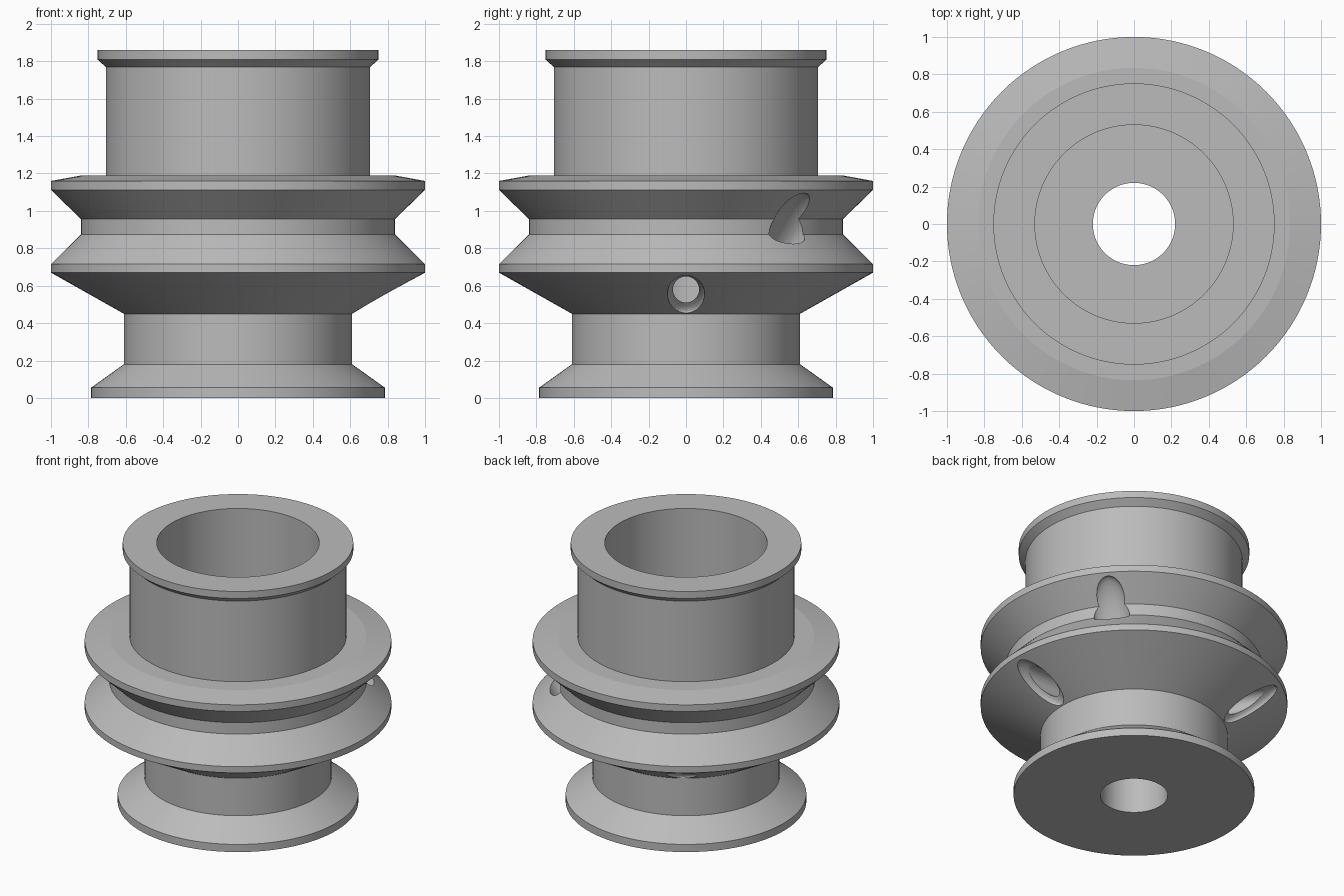
import bpy, bmesh, math
from mathutils import Matrix, Vector

if "Cube" in bpy.data.objects:
    bpy.data.objects.remove(bpy.data.objects["Cube"])

SEGMENTS = 128

steel = bpy.data.materials.new("plain grey")
steel.diffuse_color = (0.5, 0.5, 0.5, 1)
steel.use_nodes = True
steel.node_tree.nodes["Principled BSDF"].inputs["Base Color"].default_value = steel.diffuse_color


def finish(name, bm, material=None):
    bmesh.ops.recalc_face_normals(bm, faces=bm.faces)
    mesh = bpy.data.meshes.new(name)
    bm.to_mesh(mesh)
    bm.free()
    obj = bpy.data.objects.new(name, mesh)
    bpy.context.collection.objects.link(obj)
    if material:
        mesh.materials.append(material)
    return obj


def lathe(name, profile):
    """Revolve a closed (radius, height) profile about z."""
    bm = bmesh.new()
    rings = []
    for i in range(SEGMENTS):
        a = 2 * math.pi * i / SEGMENTS
        rings.append([bm.verts.new((r * math.cos(a), r * math.sin(a), z)) for r, z in profile])
    n = len(profile)
    for i in range(SEGMENTS):
        p, q = rings[i], rings[(i + 1) % SEGMENTS]
        for j in range(n):
            k = (j + 1) % n
            bm.faces.new((p[j], q[j], q[k], p[k]))
    return finish(name, bm, steel)


# Pulley body: base flange, hub, V groove, upper drum, lip, stepped bore
pulley = lathe("pulley_body", [
    (0.22, 0.0), (0.785, 0.0), (0.785, 0.055), (0.61, 0.18), (0.61, 0.45),
    (1.0, 0.67), (1.0, 0.715), (0.84, 0.875), (0.84, 0.957), (1.0, 1.112),
    (1.0, 1.16), (0.835, 1.19), (0.707, 1.19), (0.707, 1.77), (0.752, 1.81),
    (0.752, 1.86), (0.53, 1.86), (0.53, 0.8), (0.22, 0.8)])


def cut(cutter):
    cutter.hide_render = True
    cutter.hide_viewport = True
    mod = pulley.modifiers.new(cutter.name, 'BOOLEAN')
    mod.operation = 'DIFFERENCE'
    mod.solver = 'EXACT'
    mod.object = cutter


def scoop(name, azimuth, r, z, tilt, size):
    """Ellipsoid cutter: length along the tilt, width, depth."""
    bm = bmesh.new()
    m = (Matrix.Rotation(math.radians(azimuth), 4, 'Z') @ Matrix.Translation((r, 0, z))
         @ Matrix.Rotation(-math.radians(tilt), 4, 'Y') @ Matrix.Diagonal((*size, 1)))
    bmesh.ops.create_uvsphere(bm, u_segments=32, v_segments=20, radius=1, matrix=m)
    cut(finish(name, bm))


def drill(name, azimuth, z, radius):
    """Radial hole from the outside into the bore."""
    bm = bmesh.new()
    m = (Matrix.Rotation(math.radians(azimuth), 4, 'Z') @ Matrix.Translation((0.65, 0, z))
         @ Matrix.Rotation(math.pi / 2, 4, 'Y'))
    bmesh.ops.create_cone(bm, cap_ends=True, segments=32, radius1=radius,
                          radius2=radius, depth=1.1, matrix=m)
    cut(finish(name, bm))


# Two screw holes with reliefs in the cone above the hub
for i, azimuth in enumerate((0, 123)):
    scoop(f"screw_relief_{i}", azimuth, 0.795, 0.555, 29.4, (0.205, 0.1, 0.05))
    drill(f"screw_hole_{i}", azimuth, 0.58, 0.07)

# Tie-off notch in the V groove
scoop("groove_notch", 40, 0.85, 0.89, 58, (0.245, 0.12, 0.07))

# Bake the cuts and smooth the curved walls
bpy.context.view_layer.update()
depsgraph = bpy.context.evaluated_depsgraph_get()
baked = bpy.data.meshes.new_from_object(pulley.evaluated_get(depsgraph))
pulley.modifiers.clear()
pulley.data = baked
baked.materials.clear()
baked.materials.append(steel)
for poly in baked.polygons:
    poly.material_index = 0
for obj in [o for o in bpy.data.objects if o != pulley]:
    bpy.data.objects.remove(obj)
bpy.context.view_layer.objects.active = pulley
pulley.select_set(True)
bpy.ops.object.shade_smooth_by_angle(angle=math.radians(8))
